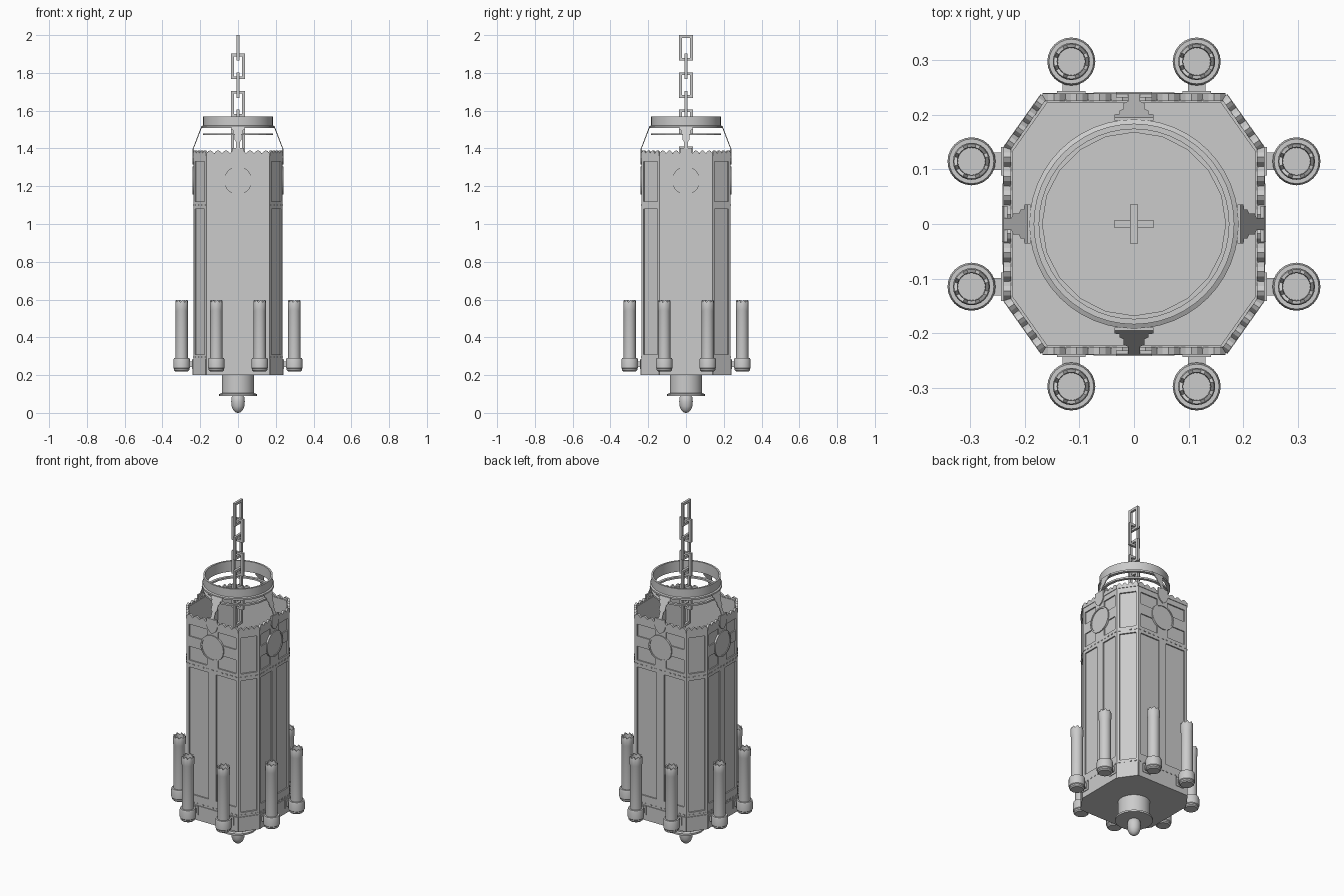
import bpy, bmesh
from math import sin, cos, pi
from mathutils import Vector

if "Cube" in bpy.data.objects:
    bpy.data.objects.remove(bpy.data.objects["Cube"])

def finish(bm, name, smooth=False):
    bmesh.ops.recalc_face_normals(bm, faces=bm.faces)
    me = bpy.data.meshes.new(name)
    bm.to_mesh(me)
    bm.free()
    ob = bpy.data.objects.new(name, me)
    bpy.context.collection.objects.link(ob)
    if smooth:
        bpy.ops.object.select_all(action='DESELECT')
        ob.select_set(True)
        bpy.context.view_layer.objects.active = ob
        bpy.ops.object.shade_smooth_by_angle()
    return ob

def loft(bm, loops, cap=True, closed=False):
    rows = [[bm.verts.new(p) for p in l] for l in loops]
    n = len(rows[0])
    pairs = list(zip(rows, rows[1:])) + ([(rows[-1], rows[0])] if closed else [])
    for a, b in pairs:
        for i in range(n):
            bm.faces.new((a[i], a[(i+1) % n], b[(i+1) % n], b[i]))
    if cap and not closed:
        bm.faces.new(rows[0])
        bm.faces.new(rows[-1])

def revolve(bm, profile, n=24, c=(0, 0), closed=False, wave=None):
    loops = []
    for k, (r, z) in enumerate(profile):
        loops.append([(c[0]+r*cos(2*pi*i/n), c[1]+r*sin(2*pi*i/n),
                       z+(0.007*sin(i*2.1) if wave and k in wave else 0)) for i in range(n)])
    loft(bm, loops, closed=closed)

# Octagonal footprint, counter-clockwise
OCT = [(-.168, -.236), (.168, -.236), (.236, -.14), (.236, .14),
       (.168, .236), (-.168, .236), (-.236, .14), (-.236, -.14)]

def octa(s, z):
    return [(x*s, y*s, z) for x, y in OCT]

class Face:
    """One side of the octagon, with u along it, n outward and z up."""
    def __init__(self, i):
        a, b = Vector((*OCT[i], 0)), Vector((*OCT[(i+1) % 8], 0))
        self.h = (b-a).length/2
        self.m = (a+b)/2
        self.u = (b-a).normalized()
        self.n = Vector((self.u.y, -self.u.x, 0))

    def at(self, u, z, n=0):
        return self.m + self.u*u + self.n*n + Vector((0, 0, z))

    def prism(self, bm, pts, n0, n1):
        loft(bm, [[self.at(u, z, n) for u, z in pts] for n in (n0, n1)])

    def box(self, bm, u0, u1, z0, z1, n0=-.01, n1=0):
        self.prism(bm, [(u0, z0), (u1, z0), (u1, z1), (u0, z1)], n0, n1)

faces = [Face(i) for i in range(8)]
mains = faces[::2]

# Open octagonal body with floor
bm = bmesh.new()
loft(bm, [octa(1, .2), octa(1, .21), octa(.97, .21), octa(.97, 1.375),
          octa(.945, 1.375), octa(.945, .215)])
finish(bm, "body_shell")

# Frames that leave recessed panels
bm = bmesh.new()
for i, f in enumerate(faces):
    main, h = i % 2 == 0, f.h
    edge = .017 if main else .014
    low = .34 if main else .31
    f.box(bm, -h, h, .2, low)
    f.box(bm, -h, h, 1.08, 1.12)
    f.box(bm, -h, h, 1.33, 1.37)
    for s in (-1, 1):
        f.box(bm, *sorted((s*h, s*(h-edge))), low, 1.08)
        f.box(bm, *sorted((s*h, s*(h-edge))), 1.12, 1.33)
    if main:
        f.box(bm, -.024, .024, low, 1.08)
        f.box(bm, -.035, .035, 1.12, 1.33)
        f.box(bm, -h, h, 1.2, 1.26, -.01, -.001)
finish(bm, "panel_frames")

# Scalloped rim along the top of each side
bm = bmesh.new()
for f in faces:
    lobes = 4 if f.h < .1 else 8
    N = lobes*4
    top = [(f.h-2*f.h*k/N, 1.374+.016*abs(sin(pi*k/4))) for k in range(N+1)]
    f.prism(bm, [(-f.h, 1.36), (f.h, 1.36)] + top, -.01, .003)
finish(bm, "scalloped_rim")

# Base trim and rows of studs
bm = bmesh.new()
for f in faces:
    f.box(bm, -f.h, f.h, .2, .285, -.006, .004)
    k = max(4, int(f.h*2/.028))
    for j in range(k):
        u = -f.h + (j+.5)*2*f.h/k
        for z in (.295, 1.1):
            f.box(bm, u-.006, u+.006, z-.003, z+.003, -.002, .003)
finish(bm, "base_trim_and_studs")

# Round windows on the four wide sides
bm = bmesh.new()
for f in mains:
    def ring(r, n):
        return [f.at(r*cos(2*pi*k/32), 1.23+r*sin(2*pi*k/32), n) for k in range(32)]
    loft(bm, [ring(.074, -.006), ring(.074, .005), ring(.066, .005), ring(.066, .001)])
finish(bm, "round_windows", True)

# Stepped straps joining body and collar
bm = bmesh.new()
steps = [(0, .033), (.06, .033), (.06, .011), (.35, .011), (.42, .019),
         (.65, .019), (.72, .027), (.85, .027), (.87, .036), (1, .036)]
half = [(w, -.046*t, 1.395+.12*t) for t, w in steps]
outline = half + [(-u, n, z) for u, n, z in reversed(half)]
for f in mains:
    loft(bm, [[f.at(u, z, n+d) for u, n, z in outline] for d in (0, .005)])
    f.prism(bm, [(-.022, 1.33), (0, 1.315), (.022, 1.33), (.033, 1.35),
                 (.033, 1.4), (-.033, 1.4), (-.033, 1.35)], -.004, .006)
finish(bm, "collar_straps")

# Collar and the thin hoop below it
bm = bmesh.new()
revolve(bm, [(.192, 1.508), (.192, 1.518), (.184, 1.522), (.184, 1.57),
             (.174, 1.57), (.174, 1.508)], 48, closed=True)
finish(bm, "top_collar", True)
bm = bmesh.new()
revolve(bm, [(.184, 1.47), (.184, 1.48), (.168, 1.48), (.168, 1.47)], 20, closed=True)
finish(bm, "inner_hoop")

# Rectangular chain links, alternating direction
def link_loop(w, z0, z1, d, turn):
    pts = [(-w, z0), (w, z0), (w, z1), (-w, z1)]
    return [(d, p, z) if turn else (p, d, z) for p, z in pts]
for k in range(7):
    bm = bmesh.new()
    z1 = 2-k*.0985
    z0, t, d = z1-.135, .014, .007
    turn = k % 2 == 0
    loft(bm, [link_loop(.036, z0, z1, -d, turn), link_loop(.036, z0, z1, d, turn),
              link_loop(.036-t, z0+t, z1-t, d, turn),
              link_loop(.036-t, z0+t, z1-t, -d, turn)], closed=True)
    finish(bm, "chain_link")

# Bottom drum with flange, and hanging finial
bm = bmesh.new()
revolve(bm, [(.086, .205), (.086, .104), (.1, .1), (.1, .09), (.08, .09)], 32)
finish(bm, "bottom_drum", True)
bm = bmesh.new()
revolve(bm, [(.025, .095), (.034, .082), (.036, .06), (.034, .035),
             (.026, .015), (.014, .004), (.004, 0)], 20)
finish(bm, "bottom_finial", True)

# Eight candles in cups on short arms
cups, candles, arms = bmesh.new(), bmesh.new(), bmesh.new()
for f in mains:
    for s in (-.115, .115):
        c = f.at(s, 0, .062)
        revolve(cups, [(.034, .22), (.04, .226), (.04, .234), (.044, .238), (.044, .28),
                       (.041, .29), (.033, .29)], 24, c)
        revolve(candles, [(.032, .28), (.032, .54), (.034, .548), (.034, .585),
                          (.032, .592), (.026, .592), (.025, .565)], 24, c, wave=(3, 4, 5))
        f.box(arms, s-.016, s+.016, .243, .272, -.004, .05)
        f.box(arms, s-.026, s+.026, .232, .283, -.002, .008)
finish(cups, "candle_cups", True)
finish(candles, "candles", True)
finish(arms, "candle_arms")
